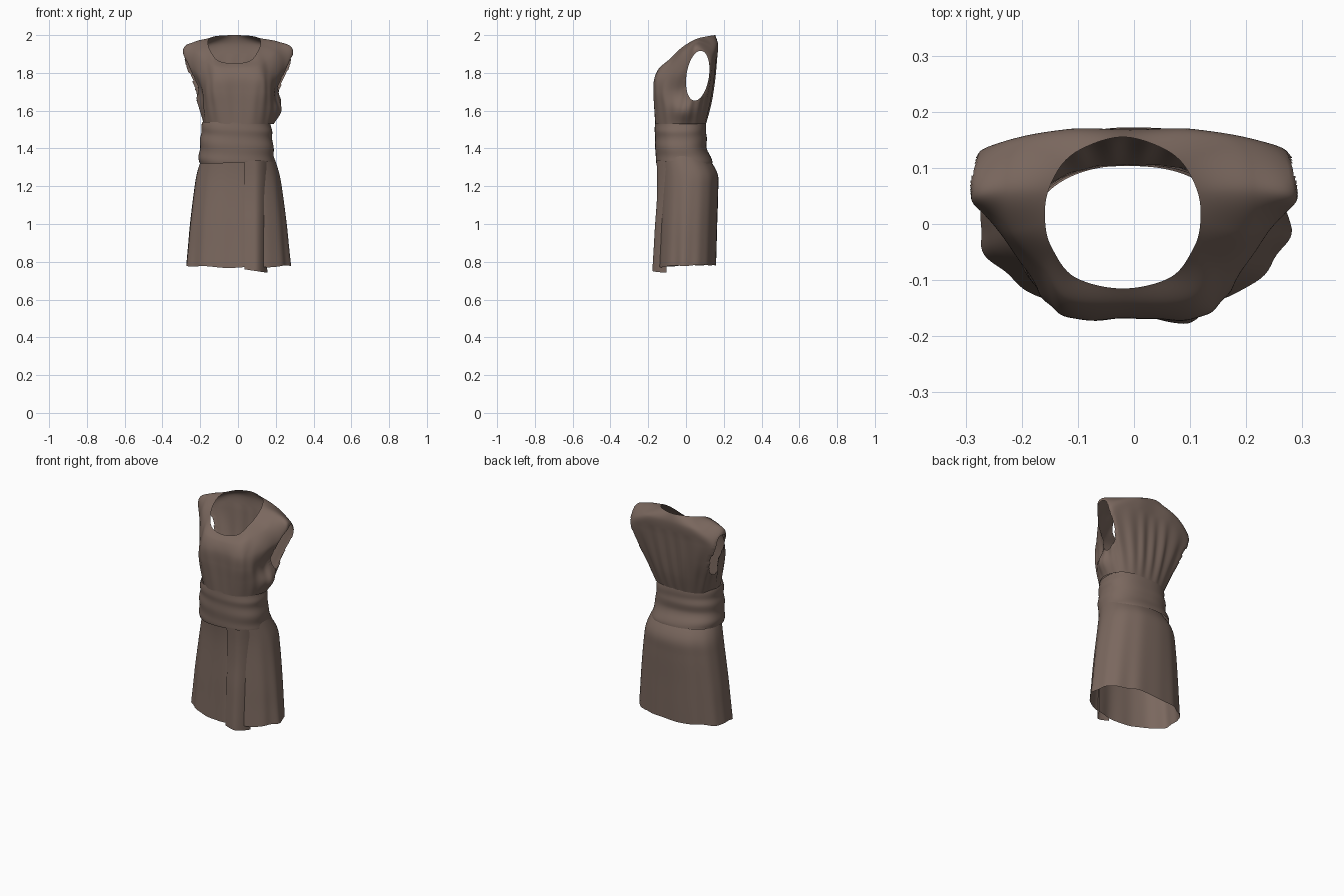
import bpy, bmesh, math
from mathutils import Vector

if "Cube" in bpy.data.objects:
    bpy.data.objects.remove(bpy.data.objects["Cube"])

cloth = bpy.data.materials.new("brown cloth")
cloth.diffuse_color = (0.195, 0.137, 0.112, 1)
cloth.use_nodes = True
cloth.node_tree.nodes["Principled BSDF"].inputs["Base Color"].default_value = cloth.diffuse_color
TAU = 2 * math.pi


def cr(pts, t, closed=False):
    """Catmull-Rom through a list of vectors, t in 0..1."""
    n = len(pts)
    s = t * (n if closed else n - 1)
    i = min(int(s), n - 1 if closed else n - 2)
    f = s - i
    def get(k):
        return pts[k % n] if closed else pts[max(0, min(n - 1, k))]
    a, b, c, d = (get(i + k) for k in (-1, 0, 1, 2))
    return 0.5 * (2 * b + (c - a) * f + (2 * a - 5 * b + 4 * c - d) * f * f
                  + (3 * b - a - 3 * c + d) * f ** 3)


def sheet(name, fn, nu, nv, closed=True, trim=None):
    """Cloth surface from fn(u, v); closed around u."""
    bm = bmesh.new()
    cols = nu if closed else nu + 1
    g = [[bm.verts.new(fn(i / nu, j / nv)) for i in range(cols)] for j in range(nv + 1)]
    for j in range(nv):
        for i in range(nu):
            k = (i + 1) % cols
            bm.faces.new((g[j][i], g[j][k], g[j + 1][k], g[j + 1][i]))
    if trim:
        trim(bm)
    me = bpy.data.meshes.new(name)
    bm.to_mesh(me)
    bm.free()
    me.materials.append(cloth)
    ob = bpy.data.objects.new(name, me)
    bpy.context.collection.objects.link(ob)
    for p in me.polygons:
        p.use_smooth = True
    return ob


def oval(row, a, front=2.3, back=2.3):
    """Point on a rounded ring; row = (z, half width, front y, back y); a = 0 is front."""
    z, w, yf, yb = row
    s, c = math.sin(a), -math.cos(a)
    e = 2 / (front if c < 0 else back)
    x = w * math.copysign(abs(s) ** e, s)
    y = (yf + yb) / 2 + (yb - yf) / 2 * math.copysign(abs(c) ** e, c)
    return Vector((x, y, z))


# Skirt: rounded hips, flared, with soft pleats growing toward the hem
skirt_rows = [Vector(r) for r in (
    (1.37, .185, -.150, .105), (1.27, .217, -.143, .166), (1.17, .234, -.143, .171),
    (1.00, .255, -.150, .166), (.88, .266, -.155, .163), (.775, .276, -.160, .160))]


def skirt_pt(u, v):
    a = u * TAU
    p = oval(cr(skirt_rows, v), a, 2.25 - .2 * v, 2.25)
    k = 1 + v * (.014 * math.sin(9 * a + .6) + .010 * math.sin(14 * a))
    p.x *= k
    p.y *= k
    p.z += v * (-.006 * math.cos(a) + .006 * abs(math.sin(a)) + .003 * math.sin(7 * a))
    return p


sheet("skirt", skirt_pt, 128, 28)


# Front wrap panel hanging over the skirt, lower than the hem
def panel_pt(u, v):
    z = 1.335 - v * (.575 + .018 * u)
    base = oval(cr(skirt_rows, .06 + .94 * v), 0)
    x = .035 + u * (.115 + .005 * v)
    edge = max(0, u - .45) / .55
    y = base.y - .008 - .010 * v * math.sin(math.pi * u) + (.045 + .02 * v) * edge ** 2
    return Vector((x, y, z))


sheet("front_panel", panel_pt, 16, 24, closed=False)

# Wide waistband with diagonal wrap folds
band_rows = [Vector(r) for r in (
    (1.325, .199, -.158, .142), (1.36, .199, -.161, .128), (1.41, .194, -.163, .108),
    (1.46, .190, -.164, .110), (1.50, .186, -.165, .106), (1.54, .180, -.165, .104))]


def band_pt(u, v):
    a = u * TAU
    p = oval(cr(band_rows, v), a, 2.4, 2.4)
    f = 1 + .014 * math.sin(v * 17 + 1.6 * math.sin(a + .5)) * (.45 + .55 * u * (1 - u) * 4)
    p.x = p.x * f - .008
    p.y *= f
    p.z += (1 - v) * .006 * math.sin(2 * a)
    return p


sheet("waistband", band_pt, 96, 36)

# Bodice: columns from front centre round to back centre, each waist to neckline
half = [
    [(0, -.163, 1.53), (0, -.166, 1.62), (0, -.168, 1.70), (0, -.165, 1.77), (0, -.145, 1.82), (0, -.115, 1.85)],
    [(.09, -.155, 1.53), (.10, -.163, 1.62), (.11, -.168, 1.70), (.115, -.163, 1.77), (.11, -.135, 1.83), (.085, -.095, 1.865)],
    [(.155, -.105, 1.53), (.168, -.112, 1.62), (.172, -.118, 1.70), (.170, -.11, 1.78), (.16, -.075, 1.86), (.125, -.045, 1.915)],
    [(.178, -.045, 1.53), (.188, -.035, 1.61), (.20, -.02, 1.71), (.247, -.005, 1.83), (.215, -.012, 1.91), (.138, 0, 1.95)],
    [(.178, .01, 1.53), (.208, .025, 1.62), (.25, .05, 1.75), (.291, .05, 1.918), (.22, .06, 1.965), (.134, .055, 1.98)],
    [(.15, .07, 1.53), (.185, .09, 1.63), (.232, .113, 1.74), (.272, .13, 1.86), (.20, .14, 1.94), (.105, .11, 1.993)],
    [(.08, .10, 1.53), (.095, .125, 1.63), (.11, .145, 1.74), (.12, .16, 1.86), (.11, .168, 1.95), (.06, .14, 1.998)],
    [(0, .105, 1.53), (0, .13, 1.63), (0, .147, 1.74), (0, .16, 1.86), (0, .168, 1.95), (0, .155, 2.0)]]
columns = [[Vector(p) for p in c] for c in half]
columns += [[Vector((-p.x, p.y, p.z)) for p in c] for c in columns[6:0:-1]]
for c in columns:                       # neckline sits slightly off centre
    c[5].x -= .02
    c[4].x -= .008


def bodice_pt(u, v):
    p = cr([cr(c, v) for c in columns], u, closed=True)
    a = u * TAU
    fade = math.sin(math.pi * min(1, v * 1.35 + .08)) if v < .68 else 0
    back = .5 - .5 * math.cos(a)
    k = 1 + fade * (.006 + .022 * back * abs(math.cos(a))) * math.sin(22 * a + 2 * v)   # gathers
    p.x *= k
    p.y *= k
    # loose fold drooping under one arm
    d = (p - Vector((.19, -.02, 1.60))).length_squared
    p.x += .035 * math.exp(-d / .0035)
    return p


# Armholes: remove cloth inside a leaning oval seen from the side, then smooth the rim
CY, CZ, RY, RZ, LEAN = .062, 1.785, .060, .132, .12


def cut_armholes(bm):
    def offset(v):
        dz = v.co.z - CZ
        return v.co.y - CY - LEAN * dz, dz

    def rad(v):
        dy, dz = offset(v)
        return math.hypot(dy / RY, dz / RZ)

    gone = [v for v in bm.verts if abs(v.co.x) > .15 and rad(v) < 1]
    bmesh.ops.delete(bm, geom=gone, context='VERTS')
    for v in bm.verts:
        r = rad(v)
        if v.is_boundary and abs(v.co.x) > .15 and 1 <= r < 1.5 and v.co.z < 1.96:
            dy, dz = offset(v)
            v.co.y = CY + dy / r + LEAN * dz / r
            v.co.z = CZ + dz / r


sheet("bodice", bodice_pt, 168, 96, trim=cut_armholes)
